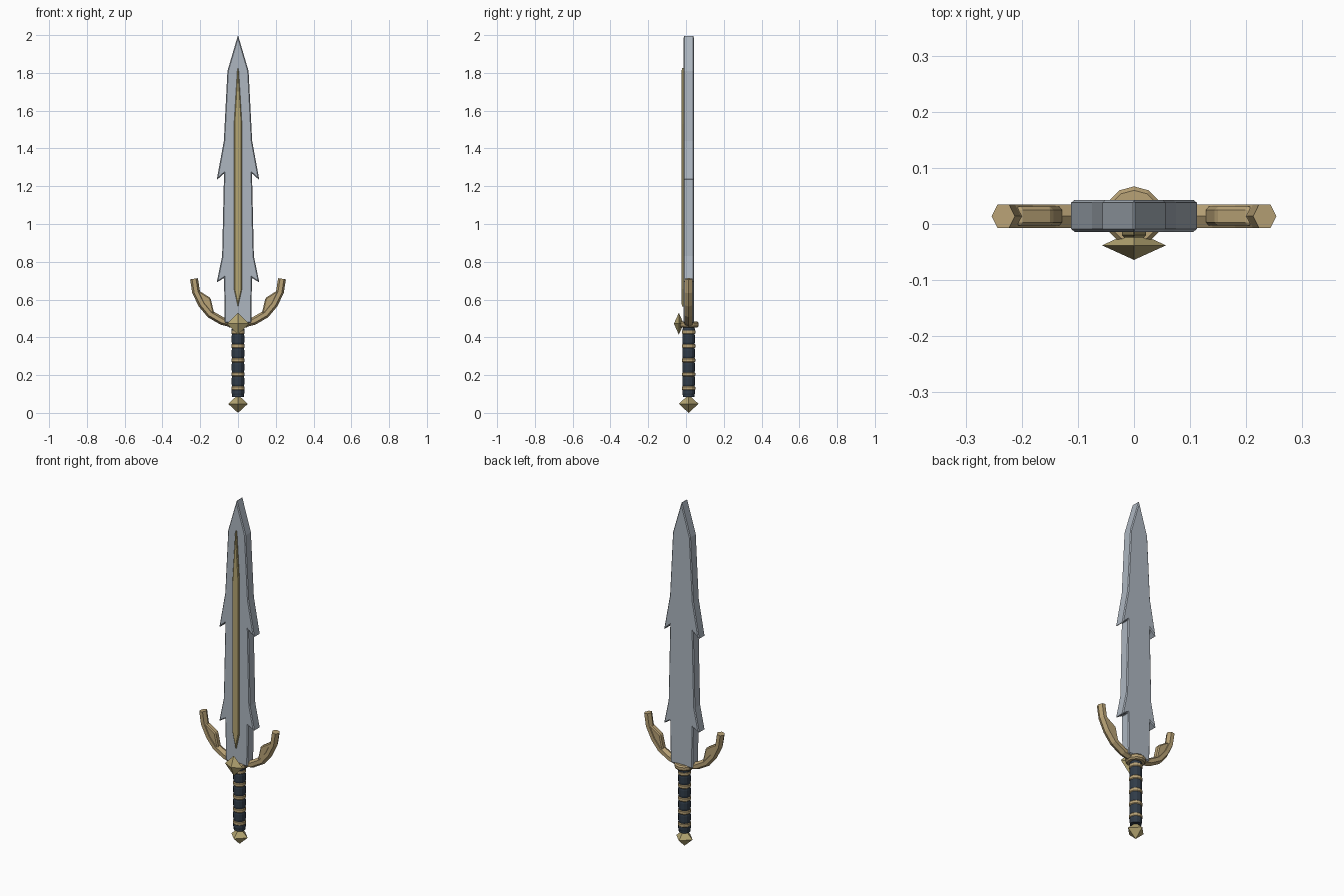
import bpy, bmesh, math
from mathutils import Vector, Matrix

if "Cube" in bpy.data.objects:
    bpy.data.objects.remove(bpy.data.objects["Cube"])

YC = 0.014  # depth centre of blade, guard and grip


def material(name, rgb):
    m = bpy.data.materials.new(name)
    m.diffuse_color = (*rgb, 1)
    m.use_nodes = True
    m.node_tree.nodes["Principled BSDF"].inputs["Base Color"].default_value = m.diffuse_color
    return m


steel = material("steel", (0.42, 0.47, 0.53))
gold = material("gold", (0.48, 0.36, 0.18))
bright = material("bright_gold", (0.46, 0.38, 0.17))
leather = material("leather", (0.03, 0.045, 0.065))


def finish(name, bm, mat, bevel=0):
    bmesh.ops.recalc_face_normals(bm, faces=bm.faces)
    me = bpy.data.meshes.new(name)
    bm.to_mesh(me)
    bm.free()
    me.materials.append(mat)
    ob = bpy.data.objects.new(name, me)
    bpy.context.collection.objects.link(ob)
    if bevel:
        b = ob.modifiers.new("bevel", 'BEVEL')
        b.width, b.segments = bevel, 1
    return ob


def prism(name, outline, y0, y1, mat, bevel=0):
    bm = bmesh.new()
    f = bm.faces.new([bm.verts.new((x, y0, z)) for x, z in outline])
    new = bmesh.ops.extrude_face_region(bm, geom=[f])["geom"]
    bmesh.ops.translate(bm, vec=(0, y1 - y0, 0),
                        verts=[v for v in new if isinstance(v, bmesh.types.BMVert)])
    return finish(name, bm, mat, bevel)


def mirrored(half):
    return half + [(-x, z) for x, z in reversed(half) if x > 0]


def lathe(name, profile, sides, mat):
    bm = bmesh.new()
    rings = []
    for r, z in profile:
        rings.append([bm.verts.new((r * math.sin(2 * math.pi * i / sides),
                                    YC + r * math.cos(2 * math.pi * i / sides), z))
                      for i in range(sides)])
    for a, b in zip(rings, rings[1:]):
        for i in range(sides):
            j = (i + 1) % sides
            bm.faces.new((a[i], a[j], b[j], b[i]))
    bm.faces.new(rings[0])
    bm.faces.new(rings[-1])
    return finish(name, bm, mat)


def octahedron(name, centre, size, mat):
    bm = bmesh.new()
    bmesh.ops.create_cone(bm, segments=4, radius1=1, radius2=0, depth=1, cap_ends=False,
                          matrix=Matrix.Translation((0, 0, 0.5)))
    geom = bm.verts[:] + bm.edges[:] + bm.faces[:]
    dup = bmesh.ops.duplicate(bm, geom=geom)["geom"]
    for v in dup:
        if isinstance(v, bmesh.types.BMVert):
            v.co.z *= -1
    bmesh.ops.remove_doubles(bm, verts=bm.verts, dist=1e-4)
    # make sure the corners lie on the axes
    if max(abs(v.co.x) for v in bm.verts) < 0.9:
        bmesh.ops.rotate(bm, verts=bm.verts, matrix=Matrix.Rotation(math.pi / 4, 3, 'Z'))
    bmesh.ops.scale(bm, vec=size, verts=bm.verts)
    bmesh.ops.translate(bm, vec=centre, verts=bm.verts)
    return finish(name, bm, mat)


# Barbed blade
blade = [(0.07, 0.475), (0.074, 0.715), (0.113, 0.69), (0.084, 0.83), (0.074, 1.268),
         (0.113, 1.232), (0.075, 1.44), (0.056, 1.81), (0, 2.0)]
prism("blade", mirrored(blade), -0.014, 0.043, steel, 0.005)

# Raised strip on the front of the blade
strip = [(0, 0.56), (0.021, 0.655), (0.021, 1.53), (0.004, 1.81), (0, 1.83)]
prism("blade_strip", mirrored(strip), -0.024, -0.008, bright, 0.004)

# Curved guard arms with their inner webs
path = [(0, 0.475), (0.045, 0.477), (0.085, 0.487), (0.147, 0.523), (0.19, 0.575),
        (0.222, 0.64), (0.233, 0.71)]
web = [(0.135, 0.515), (0.127, 0.53), (0.145, 0.608), (0.203, 0.645), (0.222, 0.635), (0.185, 0.565)]
for side, s in (("right", 1), ("left", -1)):
    bm = bmesh.new()
    prev = None
    for k, (x, z) in enumerate(path):
        a, b = path[max(k - 1, 0)], path[min(k + 1, len(path) - 1)]
        t = Vector((b[0] - a[0], b[1] - a[1])).normalized()
        ring = []
        for i in range(6):
            ang = i * math.pi / 3
            c, d = 0.021 * math.cos(ang), 0.0242 * math.sin(ang)
            ring.append(bm.verts.new((s * (x + t.y * c), YC + d, z - t.x * c)))
        if prev:
            for i in range(6):
                j = (i + 1) % 6
                bm.faces.new((prev[i], prev[j], ring[j], ring[i]))
        else:
            bm.faces.new(ring)
        prev = ring
    bm.faces.new(prev)
    finish("guard_arm_" + side, bm, gold)
    prism("guard_web_" + side, [(s * x, z) for x, z in web], -0.003, 0.031, gold, 0.006)

# Collar and front gem
lathe("collar", [(0.046, 0.452), (0.053, 0.46), (0.053, 0.475), (0.046, 0.483)], 12, gold)
octahedron("guard_gem", (0, -0.038, 0.472), (0.057, 0.026, 0.058), bright)

# Wrapped grip with gold rings
lathe("grip", [(0.031, 0.085), (0.031, 0.455)], 12, leather)
ring_z = [0.13, 0.204, 0.279, 0.354, 0.428]
for i, z in enumerate(ring_z):
    lathe(f"grip_ring_{i + 1}", [(0.031, z - 0.012), (0.035, z - 0.007),
                                 (0.035, z + 0.007), (0.031, z + 0.012)], 12, gold)
for i, z in enumerate([0.092] + ring_z):
    top = (ring_z + [0.45])[i]
    lathe(f"grip_wrap_{i + 1}", [(0.03, z), (0.0335, z + 0.3 * (top - z)),
                                 (0.0335, z + 0.7 * (top - z)), (0.03, top)], 12, leather)

# Pommel
octahedron("pommel", (0, YC, 0.048), (0.052, 0.052, 0.048), bright)
